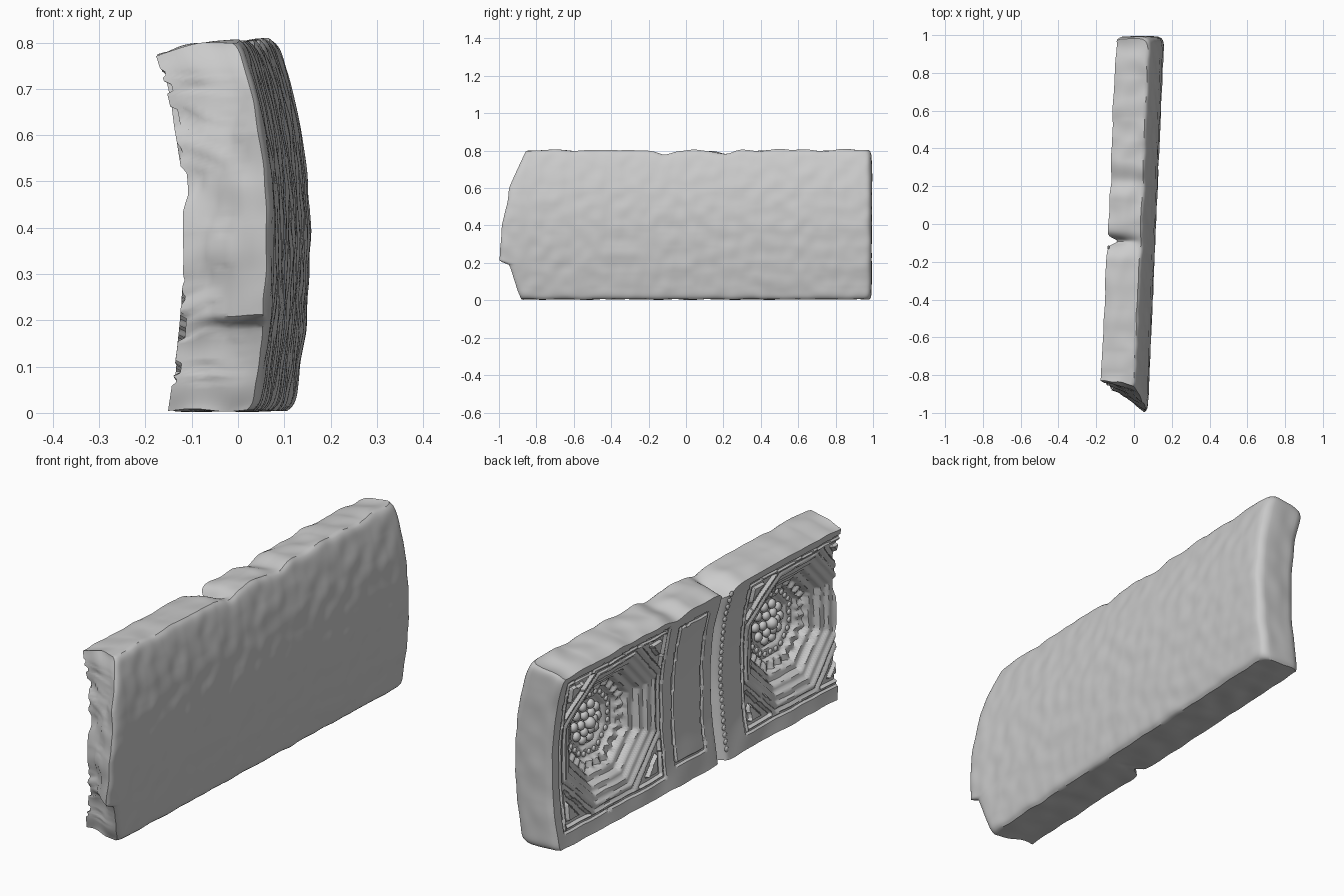
import bpy, bmesh, math
from mathutils import Vector, noise

if "Cube" in bpy.data.objects:
    bpy.data.objects.remove(bpy.data.objects["Cube"])

COFFERS = (0.60, -0.59)      # y centres of the two octagonal coffers
MID_Z = 0.40
NU, NT, NW = 260, 12, 112    # lattice resolution: length, thickness, height

# moulding profile: octagon apothem -> depth
PROFILE = [(0, .125), (.10, .125), (.108, .112), (.143, .108), (.15, .088), (.183, .084),
           (.19, .06), (.218, .056), (.225, .032), (.248, .028), (.255, .013), (.28, .011),
           (.286, 0), (.297, 0), (.302, .008), (.31, .008), (.316, 0)]
# broken front end: height -> y, on the outer and inner face
END_OUT = [(0, -.88), (.185, -.95), (.205, -1.0), (.4, -.985), (.6, -.94), (.8, -.85)]
END_IN = [(0, -.84), (.2, -.87), (.4, -.88), (.8, -.83)]


def lerp(a, b, t):
    return a + (b - a) * t


def interp(pts, v):
    for (a, fa), (b, fb) in zip(pts, pts[1:]):
        if v <= b:
            return lerp(fa, fb, max(0, (v - a) / (b - a)))
    return pts[-1][1]


def rough(x, y, z, scale, amp):
    return amp * noise.noise(Vector((x, y, z)) * scale)


def dip(v, centre, width):
    return math.exp(-((v - centre) / width) ** 2)


def bow(z):
    """Curvature of the slab, stronger above the middle."""
    return -(0.24 if z < .39 else 0.41) * (z - .39) ** 2


def carving(y, z):
    """Depth of the carved relief on the concave face."""
    d = 0.04 * dip(y, -.09, .018)                       # joint between the panels
    for c in COFFERS:
        a, b = abs(y - c), abs(z - MID_Z)
        diag = (a + b) / math.sqrt(2)
        rho = max(a, b, diag)
        if diag > .332 and max(a, b) < .315:            # corner triangles
            d += 0 if diag > .362 and max(a, b) < .293 else .014
        elif rho < .316:                                # stepped octagon
            d += interp(PROFILE, rho)
            ang = math.atan2(z - MID_Z, y - c)
            if .15 < rho < .184:
                d += .007 * math.cos(24 * ang)          # fluted ring
        elif .325 < max(a, b) < .337 and a < .337:      # square border line
            d += .008
    # sunk outline of the plain panel between the coffers
    e = max(abs(y - .1) - .10, abs(z - .4) - .31)
    if -.012 < e < 0:
        d += .008
    return d


def inner_x(y, z):
    return -.078 + bow(z) + .045 * y + carving(y, z) + rough(1, y, z, 7, .005)


def outer_x(y, z):
    return .116 + bow(z) + .043 * y + rough(5, y, z, 14, .004)


def slab_point(u, t, w):
    """Map the unit cube (length, thickness, height) to the slab."""
    edge = abs(2 * t - 1) ** 8 + abs(2 * w - 1) ** 30
    front = lerp(interp(END_IN, w * .8), interp(END_OUT, w * .8), t ** 1.3)
    front += rough(t * .3, 2, w, 8, .012)
    back = .993 - .012 * edge + rough(t * .3, 7, w, 8, .004)
    y = lerp(front, back, u)
    top = .803 + rough(t * .2, y, 3, 9, .012) - .025 * dip(y, -.11, .05) - .02 * dip(y, .22, .06)
    top -= .03 * (1 - t) ** 2 + .03 * dip(y, -.09, .03) * (1 - t)
    bottom = .006 + rough(t * .2, y, 8, 10, .006)
    z = lerp(bottom, top, w)
    a, b = inner_x(y, z), outer_x(y, z)
    b -= .012 * (abs(2 * w - 1) ** 40 + abs(2 * u - 1) ** 80)
    return Vector((lerp(a, b, t), y, z))


def add_side(bm, n, m, place):
    """Grid over one face of the unit cube."""
    rows = [[bm.verts.new(slab_point(*place(i / n, j / m))) for j in range(m + 1)]
            for i in range(n + 1)]
    for i in range(n):
        for j in range(m):
            bm.faces.new((rows[i][j], rows[i + 1][j], rows[i + 1][j + 1], rows[i][j + 1]))


def finish(bm, name, angle):
    bmesh.ops.recalc_face_normals(bm, faces=bm.faces)
    mesh = bpy.data.meshes.new(name)
    bm.to_mesh(mesh)
    bm.free()
    obj = bpy.data.objects.new(name, mesh)
    bpy.context.collection.objects.link(obj)
    bpy.ops.object.select_all(action='DESELECT')
    obj.select_set(True)
    bpy.context.view_layer.objects.active = obj
    bpy.ops.object.shade_smooth_by_angle(angle=math.radians(angle))
    return obj


def knob(bm, y, z, size, flat=.6, lift=0):
    """Rounded stone bead sitting on the carved face."""
    geo = bmesh.ops.create_uvsphere(bm, u_segments=12, v_segments=8, radius=size)
    pos = Vector((inner_x(y, z) - lift, y, z))
    for v in geo['verts']:
        v.co = Vector((v.co.x * flat, v.co.y, v.co.z)) + pos


# curved stone slab with carved coffers
bm = bmesh.new()
for s in (0, 1):
    add_side(bm, NU, NW, lambda p, q: (p, s, q))    # concave and convex faces
    add_side(bm, NU, NT, lambda p, q: (p, q, s))    # bottom and top
    add_side(bm, NT, NW, lambda p, q: (s, p, q))    # broken and clean ends
bmesh.ops.remove_doubles(bm, verts=bm.verts, dist=.00005)
finish(bm, "coffered_slab", 40)

# rosettes and bead rings inside the coffers
for label, c in zip(("back", "front"), COFFERS):
    bm = bmesh.new()
    knob(bm, c, MID_Z, .026, 1, .025)
    for count, radius, size, lift in ((6, .042, .02, .014), (10, .076, .021, .004)):
        for k in range(count):
            a = 2 * math.pi * k / count
            knob(bm, c + radius * math.cos(a), MID_Z + radius * math.sin(a), size, .8, lift)
    finish(bm, label + "_rosette", 60)

    bm = bmesh.new()
    for k in range(24):
        a = 2 * math.pi * k / 24
        ca, sa = math.cos(a), math.sin(a)
        reach = max(abs(ca), abs(sa), (abs(ca) + abs(sa)) / math.sqrt(2))
        knob(bm, c + .127 / reach * ca, MID_Z + .127 / reach * sa, .012)
    finish(bm, label + "_bead_ring", 60)

# beaded edge along the joint
bm = bmesh.new()
for k in range(24):
    knob(bm, -.125, .05 + k * .03, .012, .5)
finish(bm, "joint_beads", 60)
